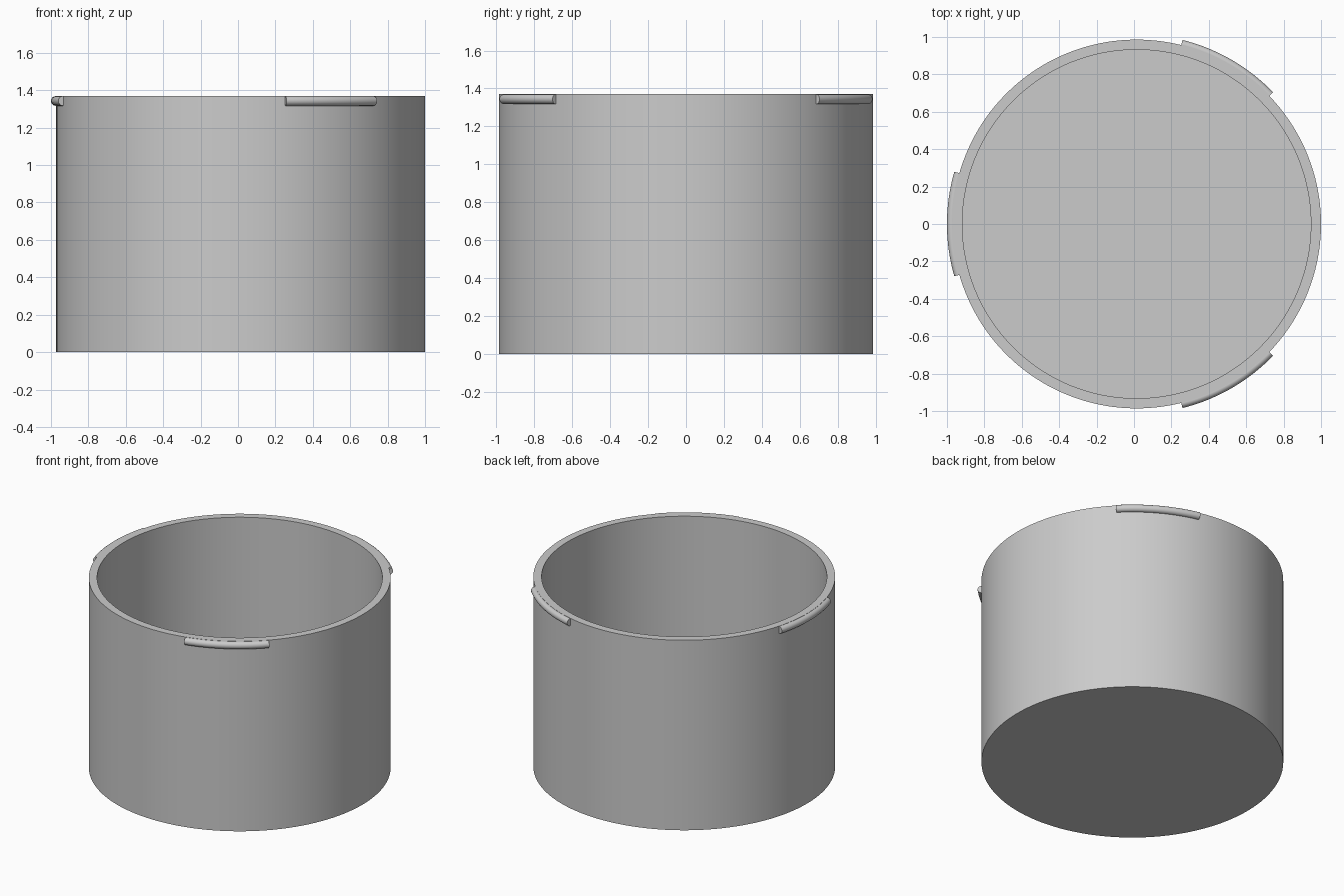
import bpy
import bmesh
from math import cos, sin, radians, pi
from mathutils import Matrix, Vector

CENTER_X = 0.014
OUTER, INNER, HEIGHT, FLOOR = 0.986, 0.932, 1.37, 0.055
BEAD = 0.026

cube = bpy.data.objects.get("Cube")
if cube:
    bpy.data.objects.remove(cube, do_unlink=True)

grey = bpy.data.materials.new("light_grey")
grey.use_nodes = True
colour = (0.6, 0.6, 0.6, 1)
grey.diffuse_color = colour
grey.node_tree.nodes["Principled BSDF"].inputs["Base Color"].default_value = colour


def add_object(name, bm):
    bmesh.ops.remove_doubles(bm, verts=bm.verts, dist=0.0001)
    bmesh.ops.recalc_face_normals(bm, faces=bm.faces)
    mesh = bpy.data.meshes.new(name)
    bm.to_mesh(mesh)
    bm.free()
    mesh.materials.append(grey)
    obj = bpy.data.objects.new(name, mesh)
    bpy.context.collection.objects.link(obj)
    obj.location.x = CENTER_X
    bpy.ops.object.select_all(action="DESELECT")
    obj.select_set(True)
    bpy.context.view_layer.objects.active = obj
    bpy.ops.object.shade_smooth_by_angle(angle=radians(35))
    return obj


# Open cup: wall and floor profile turned around the vertical axis
bm = bmesh.new()
profile = [(0, 0), (OUTER, 0), (OUTER, HEIGHT), (INNER, HEIGHT), (INNER, FLOOR), (0, FLOOR)]
verts = [bm.verts.new((r, 0, z)) for r, z in profile]
edges = [bm.edges.new(pair) for pair in zip(verts, verts[1:])]
bmesh.ops.spin(bm, geom=verts + edges, axis=(0, 0, 1), cent=(0, 0, 0),
               angle=2 * pi, steps=128, use_merge=True)
add_object("cup_body", bm)


# Locking lugs: round bead swept along a short arc just under the rim
def add_lug(name, middle):
    bm = bmesh.new()
    half = radians(16)
    ring = []
    for i in range(16):
        a = 2 * pi * i / 16
        ring.append(bm.verts.new((OUTER + 0.002 + BEAD * cos(a), 0,
                                  HEIGHT - 0.001 - BEAD + BEAD * sin(a))))
    face = bm.faces.new(ring)
    bmesh.ops.rotate(bm, verts=ring, cent=(0, 0, 0),
                     matrix=Matrix.Rotation(radians(middle) - half, 3, "Z"))
    start = bmesh.ops.duplicate(bm, geom=[face])
    bmesh.ops.spin(bm, geom=[face], axis=Vector((0, 0, 1)), cent=(0, 0, 0),
                   angle=2 * half, steps=20)
    add_object(name, bm)


for name, angle in (("right_lug", 180), ("front_left_lug", -60), ("back_left_lug", 60)):
    add_lug(name, angle)
